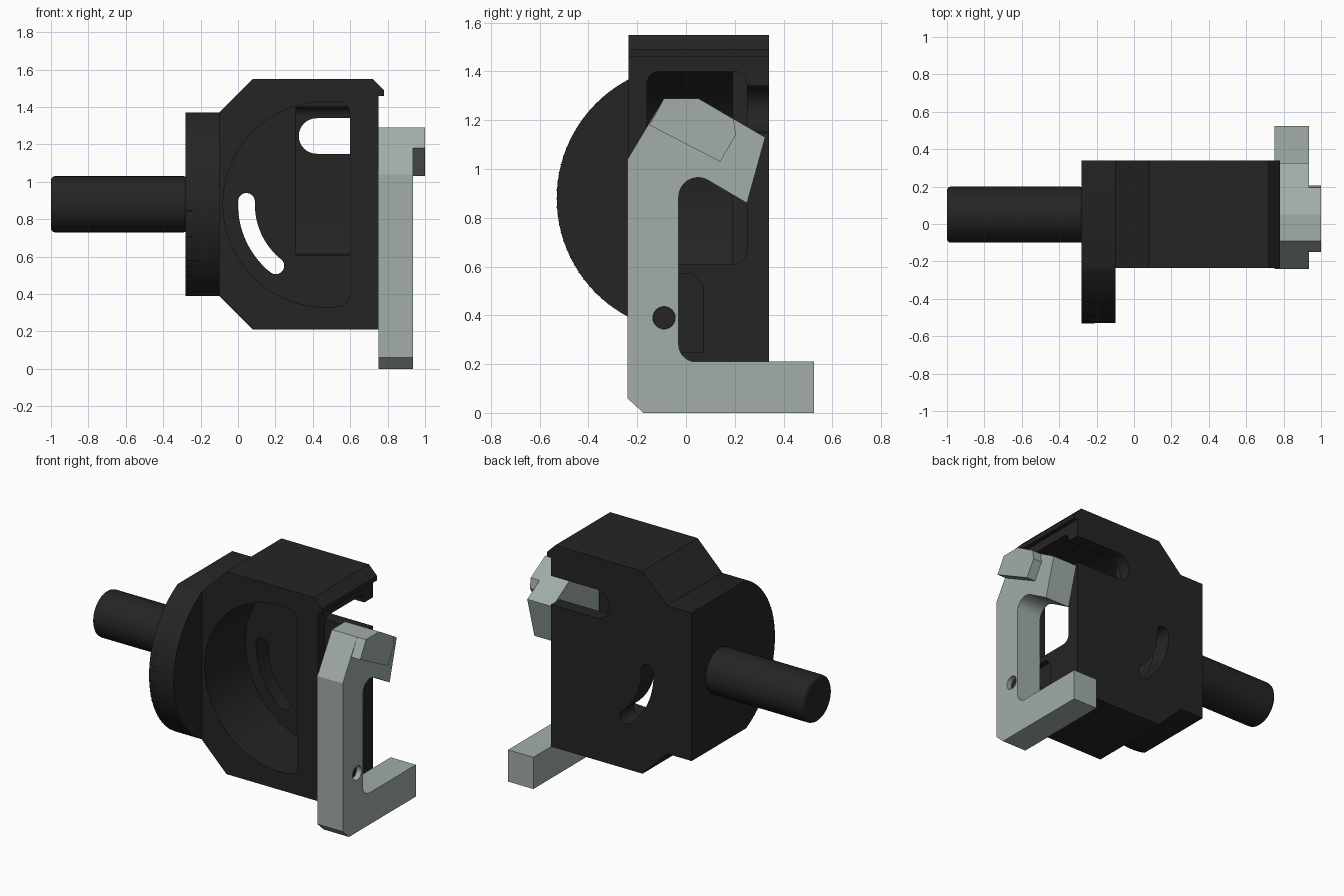
import bpy, bmesh
from math import cos, sin, radians

cube = bpy.data.objects.get("Cube")
if cube:
    bpy.data.objects.remove(cube, do_unlink=True)


def material(name, color):
    mat = bpy.data.materials.new(name)
    mat.use_nodes = True
    mat.diffuse_color = color
    bsdf = next(n for n in mat.node_tree.nodes if n.type == 'BSDF_PRINCIPLED')
    bsdf.inputs["Base Color"].default_value = color
    bsdf.inputs["Roughness"].default_value = 0.6
    return mat


black = material("black_plastic", (0.018, 0.018, 0.018, 1))
pale = material("pale_green", (0.36, 0.42, 0.39, 1))


def arc(cx, cy, r, start, end, n=16):
    angles = [radians(start + (end - start) * i / n) for i in range(n + 1)]
    return [(cx + r * cos(a), cy + r * sin(a)) for a in angles]


def rect(a0, a1, b0, b1):
    return [(a0, b0), (a1, b0), (a1, b1), (a0, b1)]


def prism(name, profile, axis, lo, hi, mat=black):
    """Extrude a (y,z) profile along X or an (x,z) profile along Y."""
    place = (lambda p, d: (d, *p)) if axis == 'X' else (lambda p, d: (p[0], d, p[1]))
    bm = bmesh.new()
    ends = [[bm.verts.new(place(p, d)) for p in profile] for d in (lo, hi)]
    bm.faces.new(ends[0])
    bm.faces.new(ends[1])
    count = len(profile)
    for i in range(count):
        j = (i + 1) % count
        bm.faces.new((ends[0][i], ends[0][j], ends[1][j], ends[1][i]))
    bmesh.ops.recalc_face_normals(bm, faces=bm.faces[:])
    mesh = bpy.data.meshes.new(name)
    bm.to_mesh(mesh)
    bm.free()
    obj = bpy.data.objects.new(name, mesh)
    bpy.context.collection.objects.link(obj)
    obj.data.materials.append(mat)
    return obj


def activate(obj):
    bpy.ops.object.select_all(action='DESELECT')
    obj.select_set(True)
    bpy.context.view_layer.objects.active = obj


def cut(obj, cutters):
    activate(obj)
    for cutter in cutters:
        cutter.hide_render = True
        mod = obj.modifiers.new("cut", 'BOOLEAN')
        mod.operation = 'DIFFERENCE'
        mod.solver = 'EXACT'
        mod.object = cutter
        bpy.ops.object.modifier_apply(modifier=mod.name)
        bpy.data.objects.remove(cutter, do_unlink=True)


def smooth(obj):
    activate(obj)
    bpy.ops.object.shade_smooth_by_angle(angle=radians(30))


MID = 0.88  # height of the shaft axis

# Housing with chamfered left corners and an overhanging lip at the top right
housing = prism("housing", [
    (-0.10, 0.39), (0.08, 0.21), (0.75, 0.21), (0.75, 1.46), (0.78, 1.46),
    (0.78, 1.49), (0.72, 1.55), (0.08, 1.55), (-0.10, 1.37)], 'Y', -0.235, 0.34)

# D-shaped front pocket
pocket = prism("pocket_cutter",
               arc(0.47, MID, 0.55, 80, 280, 40)
               + [(0.59, 0.36), (0.60, 0.40), (0.60, 1.36), (0.59, 1.40)],
               'Y', -0.4, 0.19)

# Deeper chamber open to the right side, with rounded corners
chamber = prism("chamber_cutter",
                arc(0.20, 0.66, 0.05, 270, 360, 6) + arc(0.20, 1.35, 0.05, 0, 90, 6)
                + arc(-0.11, 1.35, 0.05, 90, 180, 6) + arc(-0.11, 0.66, 0.05, 180, 270, 6),
                'X', 0.31, 0.9)

# Shallow seat beside the clamp
seat = prism("seat_cutter",
             [(-0.18, 0.25), (0.07, 0.25), (0.07, 0.52), (0.03, 0.57), (-0.18, 0.57)],
             'X', 0.71, 0.9)

# Straight notch and curved slot through the back wall
notch = prism("notch_cutter",
              [(0.85, 1.15), (0.85, 1.34)] + arc(0.42, 1.245, 0.095, 90, 270),
              'Y', 0.1, 0.5)
slot = prism("slot_cutter",
             arc(0.47, MID, 0.47, 178, 231)[:-1] + arc(0.202, 0.551, 0.045, 231, 411)
             + arc(0.47, MID, 0.38, 231, 178)[1:-1] + arc(0.045, 0.895, 0.045, 358, 538)[:-1],
             'Y', 0.1, 0.5)
cut(housing, [pocket, chamber, seat, notch, slot])
smooth(housing)

# Dial: rounded in front, square at the back
CENTRE, RADIUS = 0.02, 0.55
dial = prism("dial", [(0.34, 0.39), (0.34, 1.37)]
             + arc(CENTRE, MID, RADIUS, 117, 243, 64), 'X', -0.28, -0.10)
smooth(dial)

# Graduation ticks around the dial rim
for i in range(21):
    a = 158 + i * 3.7
    length = 0.07 if i % 5 == 0 else 0.04
    inner = arc(CENTRE, MID, RADIUS - 0.01, a - 0.3, a + 0.3, 1)
    outer = arc(CENTRE, MID, RADIUS + 0.002, a + 0.3, a - 0.3, 1)
    prism("dial_tick", inner + outer, 'X', -0.28, -0.28 + length)

# Round shaft with a softened end
shaft = prism("shaft", arc(0.05, MID, 0.15, 0, 360, 48)[:-1], 'X', -1.0, -0.27)
bevel = shaft.modifiers.new("soft_end", 'BEVEL')
bevel.width = 0.02
bevel.segments = 3
bevel.limit_method = 'ANGLE'
bevel.angle_limit = radians(60)
smooth(shaft)

# Clamp arm: foot, upright and bent hook
clamp = prism("clamp", [
    (-0.24, 0.06), (-0.175, 0.0), (0.525, 0.0), (0.525, 0.21)]
    + arc(0.04, 0.28, 0.07, 270, 180, 8)
    + arc(0.05, 0.885, 0.08, 180, 60, 12)
    + [(0.25, 0.86), (0.325, 1.13), (0.05, 1.29), (-0.09, 1.29), (-0.24, 1.04)],
    'X', 0.75, 0.935, pale)
PIN_Y, PIN_Z = -0.09, 0.39
cut(clamp, [prism("pin_hole_cutter", arc(PIN_Y, PIN_Z, 0.046, 0, 360, 24)[:-1], 'X', 0.7, 1.0)])
smooth(clamp)

# Raised pad on the hook
prism("hook_pad", [(-0.15, 1.18), (0.14, 1.03), (0.205, 1.14), (0.195, 1.205),
                   (0.05, 1.29), (-0.09, 1.29)], 'X', 0.93, 1.0, pale)

# Pivot pin
pin = prism("pivot_pin", arc(PIN_Y, PIN_Z, 0.045, 0, 360, 24)[:-1], 'X', 0.68, 0.90)
smooth(pin)
